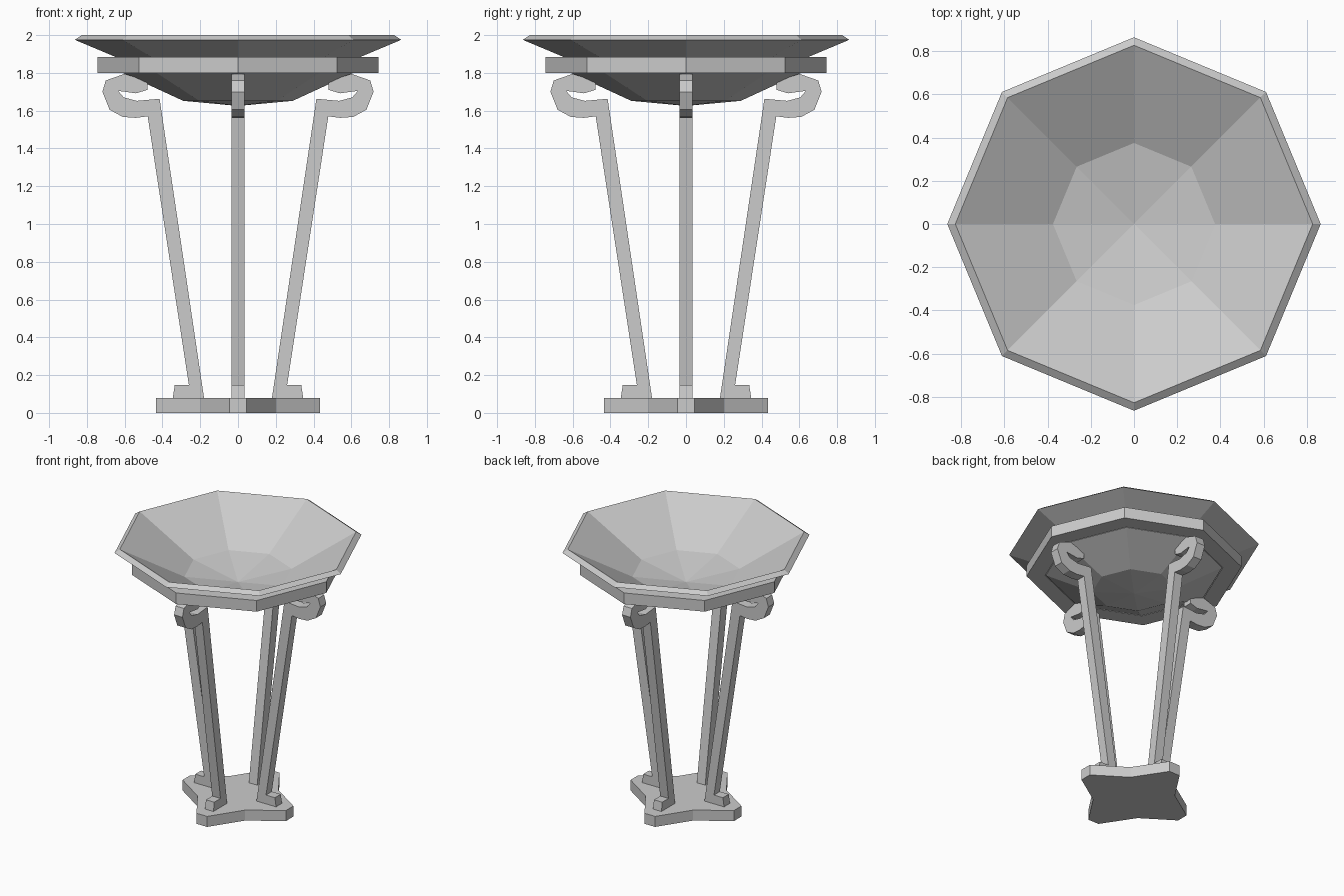
import bpy
from math import cos, sin, pi

if "Cube" in bpy.data.objects:
    bpy.data.objects.remove(bpy.data.objects["Cube"])


def make(name, verts, faces):
    me = bpy.data.meshes.new(name)
    me.from_pydata(verts, [], faces)
    me.update()
    ob = bpy.data.objects.new(name, me)
    bpy.context.collection.objects.link(ob)
    return ob


def extrude(name, outline, place, a, b):
    """Closed prism: outline points placed at depth a and b."""
    n = len(outline)
    verts = [place(p, q, a) for p, q in outline] + [place(p, q, b) for p, q in outline]
    faces = [tuple(range(n))[::-1], tuple(range(n, 2 * n))]
    faces += [(i, (i + 1) % n, n + (i + 1) % n, n + i) for i in range(n)]
    return make(name, verts, faces)


def lathe(name, profile, closed=False, n=8):
    """Revolve (radius, z) points in n flat sides; radius 0 becomes a pole."""
    verts, rings, faces = [], [], []
    for r, z in profile:
        start, count = len(verts), (n if r > 0 else 1)
        verts += [(r * cos(2 * pi * k / n), r * sin(2 * pi * k / n), z) for k in range(count)]
        rings.append([start + k % count for k in range(n)])
    pairs = list(zip(rings, rings[1:]))
    if closed:
        pairs.append((rings[-1], rings[0]))
    for lo, hi in pairs:
        for k in range(n):
            j = (k + 1) % n
            quad = [lo[k], lo[j], hi[j], hi[k]]
            faces.append(tuple(dict.fromkeys(quad)))
    return make(name, verts, faces)


# Octagonal bowl: underside, rim, then inside
lathe("bowl", [(0, 1.625), (0.29, 1.652), (0.61, 1.80), (0.65, 1.885), (0.864, 1.975),
               (0.827, 2.0), (0.375, 1.755), (0, 1.685)])

# Octagonal band carrying the bowl
lathe("support_band", [(0.615, 1.80), (0.743, 1.80), (0.743, 1.885), (0.635, 1.885)], closed=True)

# Four-armed base plate
base = []
for k in range(4):
    c, s = cos(k * pi / 2), sin(k * pi / 2)
    for x, y in [(0.435, -0.045), (0.435, 0.045), (0.2, 0.2)]:
        base.append((x * c - y * s, x * s + y * c))
extrude("base_plate", base, lambda p, q, d: (p, q, d), 0.0, 0.08)

# Scroll-topped legs with small feet, profile in (radius, z)
leg = [(0.18, 0.08), (0.345, 0.08), (0.335, 0.147), (0.26, 0.147), (0.478, 1.57),
       (0.54, 1.562), (0.61, 1.567), (0.68, 1.605), (0.718, 1.70), (0.70, 1.76),
       (0.60, 1.795), (0.48, 1.755), (0.48, 1.71), (0.54, 1.692), (0.635, 1.705),
       (0.605, 1.67), (0.535, 1.652), (0.415, 1.663)]
for k, side in enumerate(["right", "back", "left", "front"]):
    ob = extrude(side + "_leg", leg, lambda p, q, d: (p, -d, q), -0.035, 0.035)
    ob.rotation_euler.z = k * pi / 2
